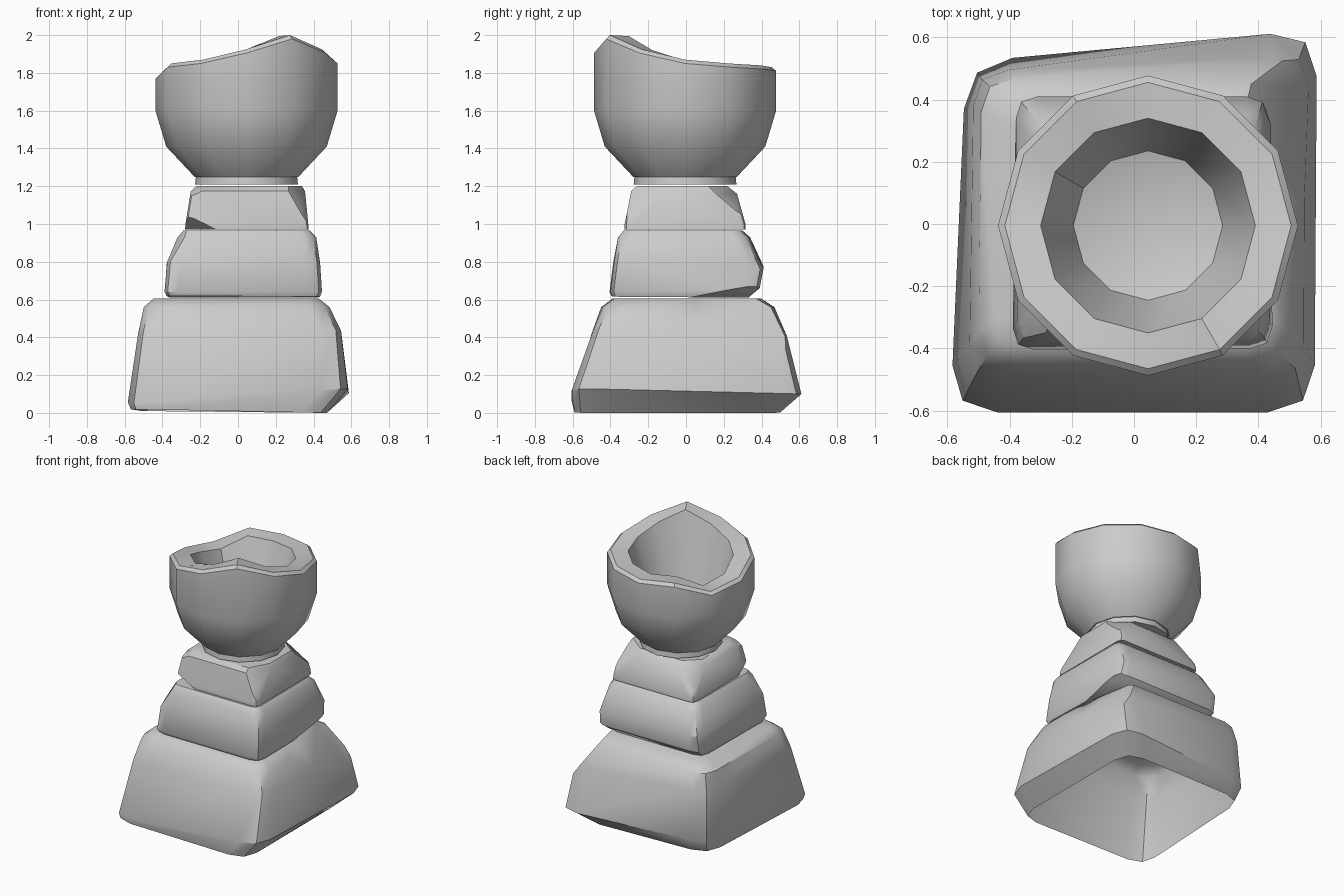
import bpy, bmesh, math
from mathutils import Vector

old = bpy.data.objects.get("Cube")
if old:
    bpy.data.objects.remove(old, do_unlink=True)

stone_mat = bpy.data.materials.new("grey stone")
stone_mat.use_nodes = True
GREY = (0.6, 0.6, 0.6, 1)
stone_mat.diffuse_color = GREY
stone_mat.node_tree.nodes["Principled BSDF"].inputs["Base Color"].default_value = GREY


def loft(bm, rings):
    """Skin equal-length rings of points into a strip of quads."""
    loops = [[bm.verts.new(p) for p in ring] for ring in rings]
    n = len(loops[0])
    for a, b in zip(loops, loops[1:]):
        for i in range(n):
            j = (i + 1) % n
            bm.faces.new((a[i], a[j], b[j], b[i]))
    return loops


def finish(bm, name, angle):
    mesh = bpy.data.meshes.new(name)
    bm.to_mesh(mesh)
    bm.free()
    ob = bpy.data.objects.new(name, mesh)
    bpy.context.collection.objects.link(ob)
    mesh.materials.append(stone_mat)
    bpy.ops.object.select_all(action='DESELECT')
    ob.select_set(True)
    bpy.context.view_layer.objects.active = ob
    bpy.ops.object.shade_smooth_by_angle(angle=math.radians(angle))


def round_corners(corners, cut):
    """Turn four corners into a twelve-point ring with rounded corners."""
    ring = []
    for i, c in enumerate(corners):
        c = Vector(c)
        a, b = (c + (Vector(o) - c).normalized() * cut
                for o in (corners[i - 1], corners[(i + 1) % 4]))
        ring += [a, a * .25 + c * .5 + b * .25, b]
    return ring


def stone(name, levels, chips, open_bottom=False):
    """Rough block from stacked four-corner levels, then sliced by chip planes."""
    bm = bmesh.new()
    loops = loft(bm, [round_corners(c, cut) for c, cut in levels])
    underside = bm.faces.new(loops[0])
    bm.faces.new(loops[-1])
    bmesh.ops.recalc_face_normals(bm, faces=bm.faces)
    if open_bottom:
        bmesh.ops.delete(bm, geom=[underside], context='FACES_ONLY')
    for point, normal in chips:
        geom = bm.verts[:] + bm.edges[:] + bm.faces[:]
        res = bmesh.ops.bisect_plane(bm, geom=geom, plane_co=point,
                                     plane_no=Vector(normal).normalized(), clear_outer=True)
        edges = [e for e in res["geom_cut"] if isinstance(e, bmesh.types.BMEdge)]
        bmesh.ops.holes_fill(bm, edges=edges, sides=0)
    bmesh.ops.triangulate(bm, faces=[f for f in bm.faces if len(f.verts) > 4])
    bmesh.ops.recalc_face_normals(bm, faces=bm.faces)
    finish(bm, name, 38)


# Corner order: front -x, front +x, back +x, back -x
stone("base_stone", [
    ([(-.575, -.595, .02), (.47, -.59, 0), (.47, .50, 0), (-.51, .48, .01)], .13),
    ([(-.59, -.605, .05), (.58, -.605, .13), (.588, .625, .10), (-.54, .52, .10)], .15),
    ([(-.53, -.50, .42), (.545, -.49, .44), (.55, .54, .40), (-.515, .49, .45)], .11),
    ([(-.50, -.45, .56), (.485, -.44, .56), (.48, .45, .56), (-.49, .47, .56)], .11),
    ([(-.45, -.39, .605), (.43, -.38, .605), (.41, .38, .605), (-.42, .40, .605)], .08),
], [((.535, .1, .43), (1.1, .2, .8))], open_bottom=True)

stone("middle_stone", [
    ([(-.38, -.395, .62), (.435, -.39, .615), (.42, .33, .61), (-.36, .33, .61)], .07),
    ([(-.39, -.405, .64), (.445, -.40, .64), (.44, .39, .66), (-.38, .39, .66)], .07),
    ([(-.375, -.385, .80), (.435, -.38, .80), (.43, .41, .76), (-.38, .41, .78)], .07),
    ([(-.32, -.36, .93), (.415, -.36, .93), (.405, .33, .93), (-.32, .34, .93)], .07),
    ([(-.29, -.33, .965), (.38, -.33, .965), (.375, .29, .965), (-.28, .30, .965)], .05),
], [((.43, .36, .67), (.4, .15, -.9)), ((-.37, .36, .84), (-.5, .5, .6)),
    ((-.37, -.37, .78), (-.7, -.3, .45))])

stone("upper_stone", [
    ([(-.28, -.325, .97), (.375, -.325, .97), (.375, .315, .97), (-.28, .315, .97)], .035),
    ([(-.278, -.325, 1.0), (.372, -.325, 1.0), (.372, .315, 1.0), (-.278, .315, 1.0)], .035),
    ([(-.25, -.29, 1.175), (.355, -.29, 1.175), (.355, .27, 1.16), (-.25, .27, 1.16)], .035),
    ([(-.22, -.26, 1.20), (.34, -.26, 1.20), (.34, .22, 1.20), (-.22, .22, 1.20)], .03),
], [((.36, -.31, 1.02), (.75, -.4, .5)), ((.37, .31, 1.03), (.43, .56, .7)),
    ((-.27, .30, 1.02), (-.5, .55, .65)), ((-.26, -.29, 1.14), (-.4, -.3, .8)),
    ((-.26, -.30, 1.03), (-.4, -.5, -.75))])

# Chipped bowl: twelve sides with an uneven rim
SIDES, CX, CY = 12, .045, -.005
rim_z = [1.87, 1.85, 1.84, 1.83, 1.84, 1.76, 1.79, 1.85, 1.87, 1.925, 2.0, 1.925]


def ring(r, z, lift=0):
    heights = z if isinstance(z, list) else [z] * SIDES
    return [(CX + r * math.cos(2 * math.pi * i / SIDES),
             CY + r * math.sin(2 * math.pi * i / SIDES), h + lift)
            for i, h in enumerate(heights)]


bm = bmesh.new()
loops = loft(bm, [ring(.275, 1.25), ring(.425, 1.41), ring(.482, 1.60),
                  ring(.482, rim_z, -.02), ring(.46, rim_z), ring(.345, rim_z, -.005),
                  ring(.24, 1.50)])
bm.faces.new(loops[0])
centre = bm.verts.new((CX, CY, 1.43))
floor = loops[-1]
for i in range(SIDES):
    bm.faces.new((floor[i], floor[(i + 1) % SIDES], centre))
bmesh.ops.recalc_face_normals(bm, faces=bm.faces)
finish(bm, "bowl", 32)

# Collar between the bowl and the stones
bm = bmesh.new()
loops = loft(bm, [ring(.272, 1.21), ring(.268, 1.25)])
for end in loops:
    bm.faces.new(end)
bmesh.ops.recalc_face_normals(bm, faces=bm.faces)
finish(bm, "collar", 32)
